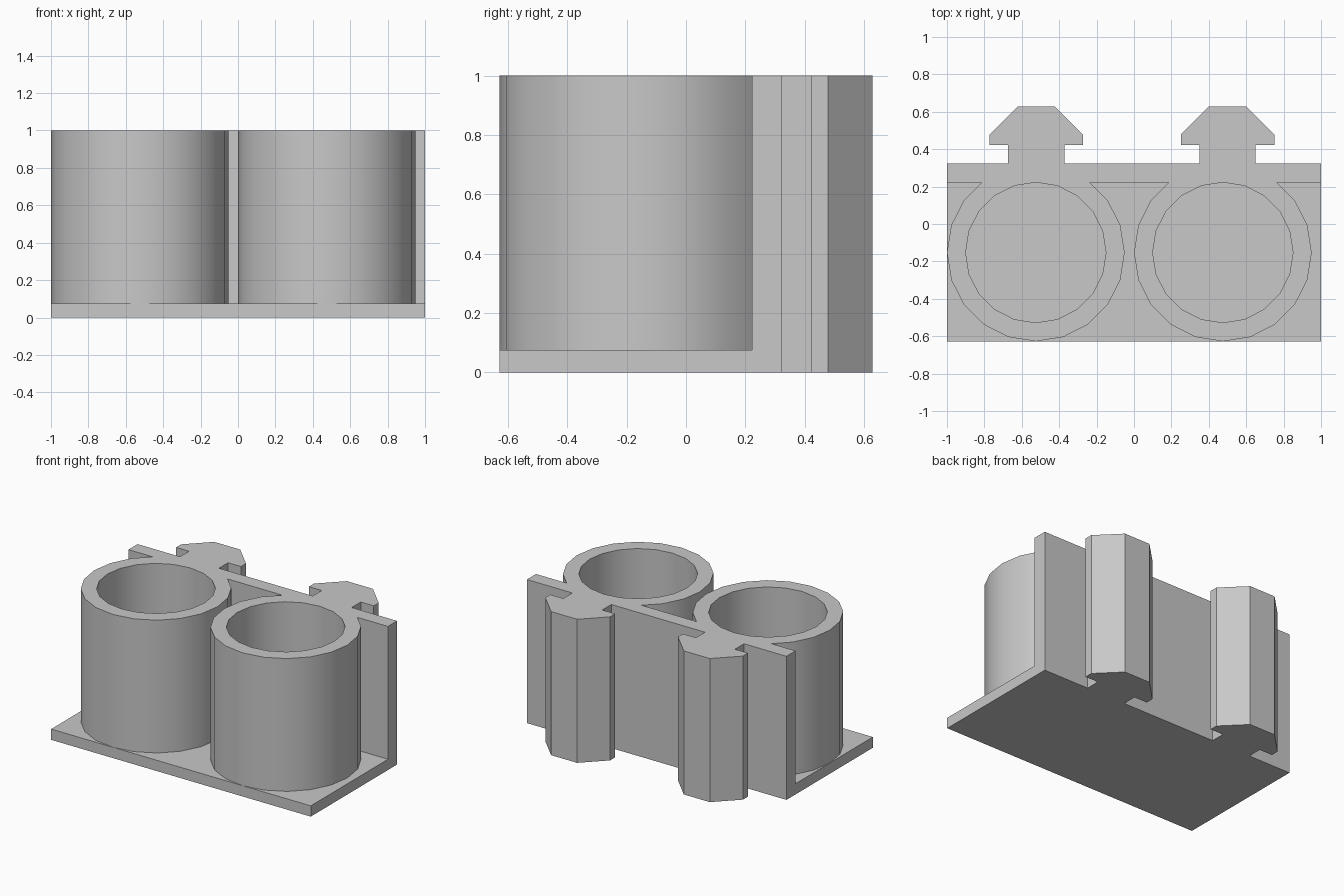
import bpy, bmesh
from mathutils import Vector

cube = bpy.data.objects.get("Cube")
if cube:
    bpy.data.objects.remove(cube, do_unlink=True)

FRONT, WALL_FRONT, WALL_BACK = -0.6275, 0.2225, 0.3225
PLATE, TOP = 0.075, 1.0
OUTER, INNER = 0.475, 0.375
CUP_Y = FRONT + OUTER

grey = bpy.data.materials.new("plain grey")
grey.use_nodes = True
colour = (0.58, 0.58, 0.58, 1)
grey.diffuse_color = colour
grey.node_tree.nodes["Principled BSDF"].inputs["Base Color"].default_value = colour


def add_object(name, bm):
    mesh = bpy.data.meshes.new(name)
    bm.to_mesh(mesh)
    bm.free()
    mesh.materials.append(grey)
    obj = bpy.data.objects.new(name, mesh)
    bpy.context.collection.objects.link(obj)
    return obj


def select(obj):
    bpy.ops.object.select_all(action='DESELECT')
    obj.select_set(True)
    bpy.context.view_layer.objects.active = obj


def prism(name, outline, bottom, top):
    bm = bmesh.new()
    face = bm.faces.new([bm.verts.new((x, y, bottom)) for x, y in outline])
    new = bmesh.ops.extrude_face_region(bm, geom=[face])["geom"]
    verts = [v for v in new if isinstance(v, bmesh.types.BMVert)]
    bmesh.ops.translate(bm, verts=verts, vec=(0, 0, top - bottom))
    bmesh.ops.recalc_face_normals(bm, faces=bm.faces)
    return add_object(name, bm)


def hook(cx):
    """Plan outline of one arrow-shaped rail hook, from +x to -x."""
    half = [(0.15, WALL_BACK), (0.15, 0.4225), (0.25, 0.4225),
            (0.25, 0.4775), (0.10, -FRONT)]
    return [(cx + x, y) for x, y in half] + [(cx - x, y) for x, y in reversed(half)]


def cup(name, cx):
    """Hollow tube, trimmed where it merges into the back wall."""
    bm = bmesh.new()
    section = [(INNER, PLATE), (OUTER, PLATE), (OUTER, TOP), (INNER, TOP)]
    verts = [bm.verts.new((cx + r, CUP_Y, z)) for r, z in section]
    edges = [bm.edges.new((verts[i], verts[(i + 1) % 4])) for i in range(4)]
    bmesh.ops.spin(bm, geom=verts + edges, cent=(cx, CUP_Y, 0), axis=(0, 0, 1),
                   angle=6.283185307, steps=20)
    bmesh.ops.remove_doubles(bm, verts=bm.verts, dist=0.0005)
    bmesh.ops.recalc_face_normals(bm, faces=bm.faces)
    bmesh.ops.bisect_plane(bm, geom=bm.verts[:] + bm.edges[:] + bm.faces[:],
                           dist=0.0001, plane_co=Vector((0, WALL_FRONT, 0)),
                           plane_no=Vector((0, 1, 0)), clear_outer=True)
    obj = add_object(name, bm)
    select(obj)
    bpy.ops.object.shade_smooth_by_angle(angle=0.6)


# Base plate, back wall and hooks as one solid
outline = [(-1, FRONT), (1, FRONT), (1, WALL_BACK)]
outline += hook(0.5) + hook(-0.5225) + [(-1, WALL_BACK)]
body = prism("base_wall_and_hooks", outline, 0, TOP)

# Clear the space above the plate in front of the wall
space = [(-1.2, -0.9), (1.2, -0.9), (1.2, WALL_FRONT), (-1.2, WALL_FRONT)]
cutter = prism("front_space_cutter", space, PLATE, TOP + 0.2)
cutter.hide_render = True
mod = body.modifiers.new("front space", 'BOOLEAN')
mod.operation, mod.solver, mod.object = 'DIFFERENCE', 'EXACT', cutter
select(body)
bpy.ops.object.modifier_apply(modifier=mod.name)
bpy.data.objects.remove(cutter, do_unlink=True)

# Two cups standing on the plate
cup("right_cup", -0.525)
cup("left_cup", 0.475)
